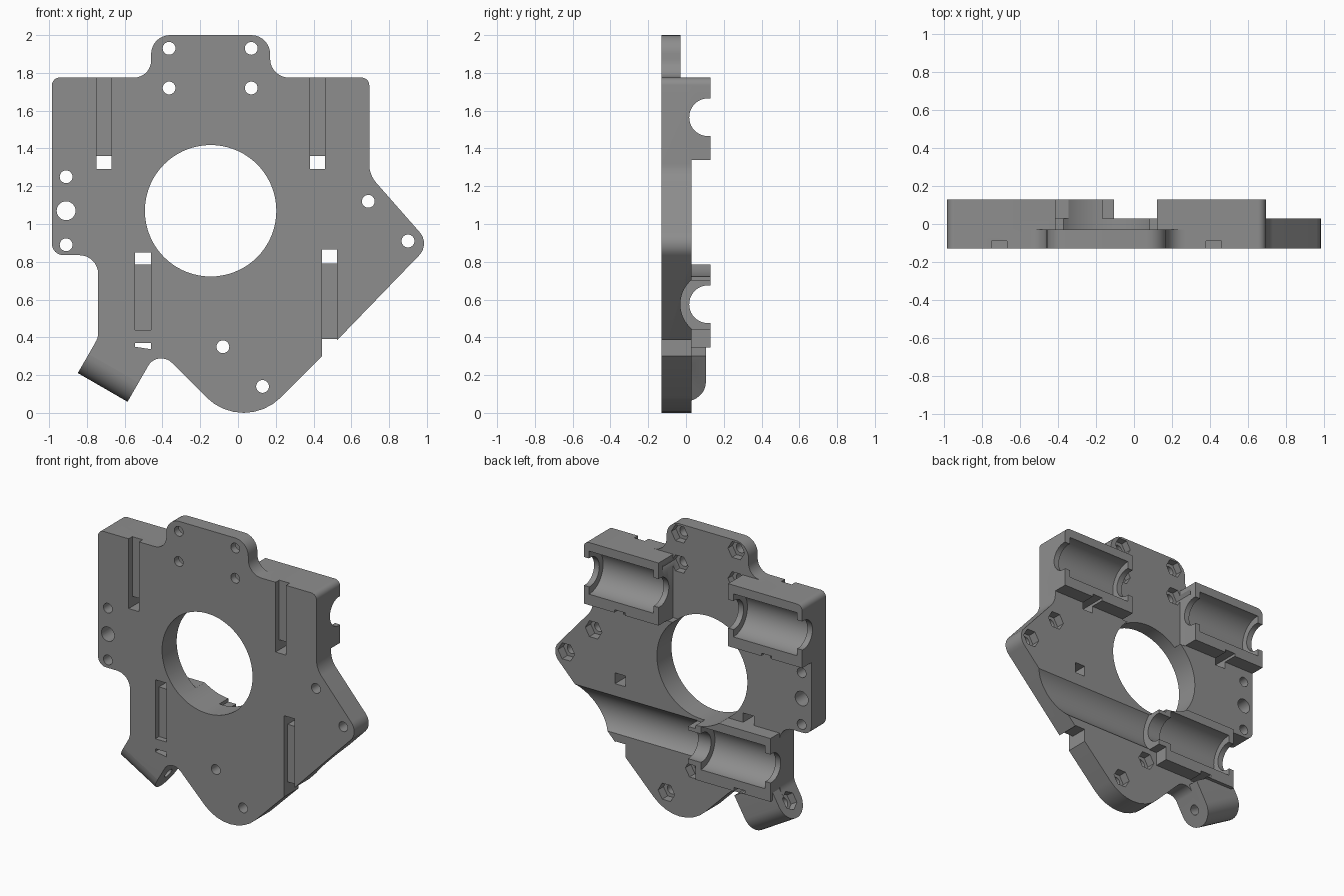
import bpy, bmesh, math
from mathutils import Vector

if "Cube" in bpy.data.objects:
    bpy.data.objects.remove(bpy.data.objects["Cube"])

grey = bpy.data.materials.new("mid_grey")
grey.diffuse_color = (0.27, 0.27, 0.27, 1)
grey.use_nodes = True
grey.node_tree.nodes["Principled BSDF"].inputs["Base Color"].default_value = grey.diffuse_color

# Ways of placing a profile (u, v) extruded along w
FRONT = lambda u, v, w: (u, w, v)          # outline in x-z, depth along y
ALONG_X = lambda u, v, w: (w, u, v)        # outline in y-z, length along x


def prism(name, pts, w0, w1, place=FRONT):
    bm = bmesh.new()
    a = [bm.verts.new(place(u, v, w0)) for u, v in pts]
    b = [bm.verts.new(place(u, v, w1)) for u, v in pts]
    n = len(pts)
    bm.faces.new(a)
    bm.faces.new(b[::-1])
    for i in range(n):
        j = (i + 1) % n
        bm.faces.new((a[j], a[i], b[i], b[j]))
    bmesh.ops.recalc_face_normals(bm, faces=bm.faces)
    me = bpy.data.meshes.new(name)
    bm.to_mesh(me)
    bm.free()
    me.materials.append(grey)
    ob = bpy.data.objects.new(name, me)
    bpy.context.collection.objects.link(ob)
    return ob


def rounded(corners, steps=8):
    """Polygon from (x, z, radius) corners with filleted corners."""
    out, n = [], len(corners)
    for i, (x, z, r) in enumerate(corners):
        p = Vector((x, z))
        if r == 0:
            out.append((x, z))
            continue
        a = (Vector(corners[i - 1][:2]) - p).normalized()
        b = (Vector(corners[(i + 1) % n][:2]) - p).normalized()
        half = a.angle(b) / 2
        c = p + (a + b).normalized() * (r / math.sin(half))
        t = r / math.tan(half)
        s, e = p + a * t - c, p + b * t - c
        a0 = math.atan2(s.y, s.x)
        sweep = (math.atan2(e.y, e.x) - a0 + math.pi) % (2 * math.pi) - math.pi
        for k in range(steps + 1):
            ang = a0 + sweep * k / steps
            out.append((c.x + r * math.cos(ang), c.y + r * math.sin(ang)))
    return out


def circle(u, v, r, n=24, start=0.0):
    return [(u + r * math.cos(start + 2 * math.pi * k / n),
             v + r * math.sin(start + 2 * math.pi * k / n)) for k in range(n)]


def rect(x0, x1, z0, z1):
    return [(x0, z0), (x1, z0), (x1, z1), (x0, z1)]


def combine(ob, other, op):
    m = ob.modifiers.new(op.lower(), 'BOOLEAN')
    m.operation, m.solver, m.object = op, 'EXACT', other
    bpy.context.view_layer.objects.active = ob
    bpy.ops.object.modifier_apply(modifier=m.name)
    bpy.data.objects.remove(other)


F, B, TOP = -0.13, 0.03, 0.13              # plate front, plate back, holder back

# Main plate outline
body = prism("carriage_plate", rounded([
    (-0.985, 1.775, .04), (-0.46, 1.775, .09), (-0.46, 2.0, .1), (0.17, 2.0, .1),
    (0.17, 1.775, .1), (0.695, 1.775, .04), (0.695, 1.26, .15), (1.017, 0.894, .09),
    (0.525, 0.385, 0), (0.525, 0.39, 0), (0.445, 0.39, 0), (0.445, 0.30, 0),
    (0.03, -0.115, .278), (-0.424, 0.339, .08), (-0.527, 0.161, 0),
    (-0.79, 0.311, 0), (-0.74, 0.40, .1), (-0.74, 0.835, .1), (-0.985, 0.835, .06)]), F, B)

# Bearing holders on the back
holders = [
    rounded([(-0.985, 1.34, 0), (-0.415, 1.34, 0), (-0.415, 1.775, 0), (-0.985, 1.775, .04)]),
    rounded([(0.12, 1.34, 0), (0.695, 1.34, 0), (0.695, 1.775, .04), (0.12, 1.775, 0)]),
    rect(-0.74, -0.165, 0.345, 0.785),
    rect(-0.20, -0.105, 0.44, 0.70)]
for pts in holders:
    combine(body, prism("holder", pts, B, TOP), 'UNION')

# Angled lug with a round end
ex, ez = 0.5, 0.866
LUG = lambda u, v, w: (-0.7165 + u * ex + w * ez, v, 0.135 + u * ez - w * ex)
R, CY = 0.1175, -0.0125
lug = [(R - R * math.sin(math.pi * k / 16), CY + R * math.cos(math.pi * k / 16))
       for k in range(17)] + [(0.28, CY - R), (0.28, CY + R)]
combine(body, prism("lug", lug, -0.152, 0.152, LUG), 'UNION')


def cut(pts, w0, w1, place=FRONT):
    combine(body, prism("cutter", pts, w0, w1, place), 'DIFFERENCE')


# Central opening, and thinner area between the upper holders
cut(circle(-0.145, 1.07, 0.348, 72), -0.3, 0.3)
cut(rect(-0.415, 0.12, 1.335, 1.9), -0.03, 0.3)
cut(rect(-0.6, 0.3, 1.775, 2.1), -0.03, 0.3)

# Bearing pockets with narrower rod openings
for x0, x1, z, o0, o1 in [(-0.945, -0.455, 1.565, -1.1, -0.3),
                          (0.16, 0.655, 1.565, 0.05, 0.8),
                          (-0.70, -0.205, 0.575, -0.9, -0.05)]:
    cut(circle(0.125, z, 0.15, 48), x0, x1, ALONG_X)
    cut(circle(0.117, z, 0.1, 40), o0, o1, ALONG_X)

# Rod clearance channel across the lower back
cut(circle(0.14, 0.575, 0.17, 48), -0.105, 1.2, ALONG_X)

# Tie grooves on the front with through windows
for x0, x1, g0, g1, w0, w1 in [(-0.75, -0.67, 1.32, 1.9, 1.29, 1.36),
                               (0.38, 0.46, 1.32, 1.9, 1.29, 1.36),
                               (-0.545, -0.46, 0.44, 0.82, 0.785, 0.85),
                               (0.445, 0.525, 0.35, 0.82, 0.79, 0.865)]:
    cut(rect(x0, x1, g0, g1), -0.2, -0.09)
    cut(rect(x0, x1, w0, w1), -0.2, 0.2)
cut([(-0.545, 0.35), (-0.46, 0.337), (-0.46, 0.37), (-0.545, 0.37)], -0.2, 0.2)

# Screw holes; most have a hexagonal nut pocket at the back
for x, z, r, floor in [(-0.365, 1.93, .034, -.08), (0.07, 1.93, .034, -.08),
                       (-0.365, 1.72, .034, -.08), (0.07, 1.72, .034, -.08),
                       (0.69, 1.12, .034, -.03), (0.9, 0.91, .034, -.03),
                       (-0.08, 0.35, .034, -.03), (0.13, 0.14, .034, -.03),
                       (-0.91, 1.25, .034, None), (-0.91, 0.89, .034, None),
                       (-0.91, 1.07, .05, None)]:
    cut(circle(x, z, r), -0.3, 0.3)
    if floor is not None:
        cut(circle(x, z, 0.064, 6), floor, 0.08)

# Screw hole and nut pocket through the lug
cut(circle(R, CY, 0.034), -0.3, 0.3, LUG)
cut(circle(R, CY, 0.064, 6), -0.3, -0.1, LUG)

# Smooth the curved walls, keep hard edges
bpy.ops.object.select_all(action='DESELECT')
body.select_set(True)
bpy.context.view_layer.objects.active = body
bpy.ops.object.shade_smooth_by_angle(angle=math.radians(30))
